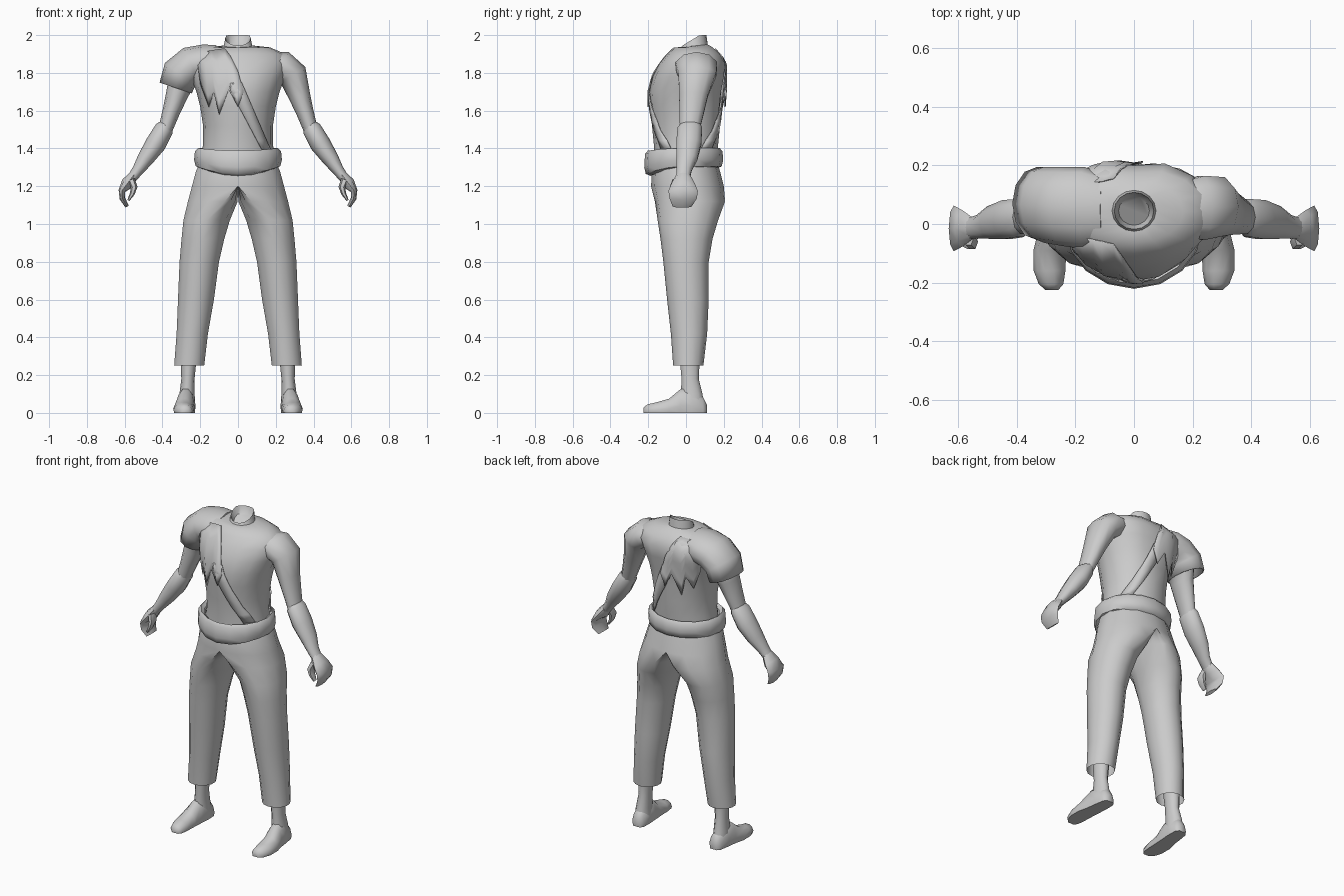
import bpy, bmesh, math
from mathutils import Vector
from mathutils.bvhtree import BVHTree

if "Cube" in bpy.data.objects:
    bpy.data.objects.remove(bpy.data.objects["Cube"])

grey = bpy.data.materials.new("plain_grey")
grey.diffuse_color = (0.6, 0.6, 0.6, 1)
grey.use_nodes = True
grey.node_tree.nodes["Principled BSDF"].inputs["Base Color"].default_value = grey.diffuse_color


def finish(name, bm, mirror=False, thick=0, angle=55):
    """Turn a bmesh into a smooth-shaded object."""
    bmesh.ops.recalc_face_normals(bm, faces=bm.faces)
    me = bpy.data.meshes.new(name)
    bm.to_mesh(me)
    bm.free()
    me.materials.append(grey)
    ob = bpy.data.objects.new(name, me)
    bpy.context.collection.objects.link(ob)
    bpy.ops.object.select_all(action='DESELECT')
    ob.select_set(True)
    bpy.context.view_layer.objects.active = ob
    bpy.ops.object.shade_smooth_by_angle(angle=math.radians(angle))
    if mirror:
        m = ob.modifiers.new("Mirror", 'MIRROR')
        m.merge_threshold = 0.002
    if thick:
        s = ob.modifiers.new("Solidify", 'SOLIDIFY')
        s.thickness = thick
    return ob


def loft(rings, caps=(True, True)):
    """Skin a list of closed rings that have equal point counts."""
    bm = bmesh.new()
    vs = [[bm.verts.new(p) for p in r] for r in rings]
    n = len(rings[0])
    for a, b in zip(vs, vs[1:]):
        for i in range(n):
            j = (i + 1) % n
            bm.faces.new((a[i], a[j], b[j], b[i]))
    if caps[0]:
        bm.faces.new(vs[0])
    if caps[1]:
        bm.faces.new(vs[-1])
    return bm


def tube(path, n=10, caps=(True, True)):
    """Loft along an x-z path of (x, z, half width, y centre, y radius)."""
    rings = []
    for i, (x, z, h, cy, ry) in enumerate(path):
        a, b = path[max(i - 1, 0)], path[min(i + 1, len(path) - 1)]
        d = Vector((b[0] - a[0], 0, b[1] - a[1])).normalized()
        u = Vector((-d.z, 0, d.x))
        rings.append([Vector((x, cy, z)) + u * h * math.cos(t) + Vector((0, ry * math.sin(t), 0))
                      for t in (2 * math.pi * k / n for k in range(n))])
    return loft(rings, caps)


# torso: z, half width, y front, y back, spine groove
N = 16
rings = []
for z, rx, y0, y1, groove in [
        (1.32, .20, -.17, .16, 0), (1.42, .185, -.17, .17, 0), (1.52, .185, -.18, .18, 0),
        (1.62, .20, -.19, .19, .01), (1.70, .22, -.195, .20, .015), (1.78, .25, -.175, .215, .02),
        (1.85, .275, -.14, .22, .02), (1.90, .25, -.10, .19, .015), (1.935, .17, -.065, .15, .01),
        (1.95, .075, -.025, .115, 0)]:
    cy, ry = (y0 + y1) / 2, (y1 - y0) / 2
    ring = []
    for k in range(N):
        t = 2 * math.pi * k / N
        y = cy + ry * math.sin(t) - (groove if k == N // 4 else 0)
        ring.append(Vector((rx * math.cos(t), y, z)))
    rings.append(ring)
for p in rings[-1]:
    p.z = 1.935 + .015 * (p.y + .03) / .14
# slanted neck opening with a recessed floor
for s, dz in ((.9, 0), (.7, -.045)):
    rings.append([Vector((p.x * s, .045 + (p.y - .045) * s,
                          1.945 + dz + .055 * min(1, (p.y + .025) / .1))) for p in rings[9]])
bm = loft(rings)
bmesh.ops.recalc_face_normals(bm, faces=bm.faces)
skin = BVHTree.FromBMesh(bm)
finish("torso", bm)

# arms and forearms
finish("upper_arm", tube([
    (.17, 1.85, .06, .05, .10), (.23, 1.835, .085, .055, .115), (.29, 1.79, .078, .06, .105),
    (.325, 1.68, .058, .04, .08), (.355, 1.59, .046, .03, .068), (.385, 1.50, .038, .02, .055)]), True)
finish("forearm", tube([
    (.375, 1.535, .03, .025, .05), (.39, 1.505, .05, .02, .068), (.435, 1.425, .055, .015, .07),
    (.49, 1.345, .044, .005, .058), (.53, 1.285, .031, -.01, .042), (.56, 1.245, .026, -.015, .038)]), True)

# curled hand and thumb
finish("palm_and_fingers", tube([
    (.55, 1.262, .024, -.015, .036), (.585, 1.215, .034, -.015, .062), (.615, 1.175, .018, -.015, .078),
    (.612, 1.135, .015, -.015, .072), (.587, 1.092, .010, -.02, .05)], 8), True)
finish("thumb", tube([
    (.565, 1.235, .020, -.045, .03), (.55, 1.195, .018, -.06, .03),
    (.56, 1.16, .013, -.065, .024), (.58, 1.125, .006, -.065, .015)], 6), True)

# trousers: z, split x, outer radius, inner radius, y front, y back
rings = []
for z, xm, ro, ri, y0, y1 in [
        (1.33, 0, .205, 0, -.165, .165), (1.28, 0, .228, 0, -.18, .18), (1.20, 0, .25, 0, -.185, .20),
        (1.12, .07, .20, .07, -.165, .207), (1.02, .165, .127, .125, -.15, .17),
        (.92, .185, .117, .115, -.135, .14), (.80, .205, .107, .107, -.12, .12),
        (.60, .225, .095, .10, -.10, .12), (.42, .242, .085, .085, -.08, .112),
        (.25, .255, .085, .078, -.068, .092)]:
    cy, ry = (y0 + y1) / 2, (y1 - y0) / 2
    ring = []
    for k in range(14):
        t = 2 * math.pi * k / 14 + math.pi / 2
        c = math.cos(t) if abs(math.cos(t)) > 1e-6 else 0
        ring.append(Vector((xm + (ro if c > 0 else ri) * c, cy + ry * math.sin(t), z)))
    rings.append(ring)
bm = loft(rings, (False, False))
inner = [f for f in bm.faces if all(abs(v.co.x) < .001 for v in f.verts)]
bmesh.ops.delete(bm, geom=inner, context='FACES')
finish("trousers", bm, True)

# rolled belt, dipping to a point at the front
rings = []
for s, z in ((.84, 1.385), (.93, 1.402), (1, 1.385), (1.02, 1.34), (.98, 1.305), (.86, 1.295)):
    ring = []
    for k in range(16):
        t = 2 * math.pi * k / 16
        dip = .04 * max(0, -math.sin(t)) ** 2
        ring.append(Vector((.228 * s * math.cos(t), -.012 + .205 * s * math.sin(t),
                            z - dip * (1 if z < 1.35 else .35))))
    rings.append(ring)
finish("belt", loft(rings, (False, False)))

# ankles
finish("ankle", loft([
    [Vector((x + rx * math.cos(t), y + ry * math.sin(t), z))
     for t in (2 * math.pi * k / 10 for k in range(10))]
    for z, x, rx, y, ry in ((.42, .255, .05, .02, .06), (.28, .262, .042, .02, .055),
                            (.18, .265, .035, .022, .048), (.10, .27, .04, .03, .06),
                            (.03, .27, .045, .035, .065))]), True)

# feet: y, centre x, half width, top z
rings = []
for y, x, w, top in ((.11, .268, .025, .045), (.09, .268, .042, .085), (.03, .272, .048, .13),
                     (-.03, .278, .05, .125), (-.09, .287, .056, .075), (-.16, .288, .054, .055),
                     (-.205, .283, .042, .045), (-.225, .28, .022, .028)):
    rings.append([Vector((x + a * w, y, b * top)) for a, b in
                  ((-.9, 0), (.9, 0), (1, .3), (.75, .75), (.3, 1), (-.3, 1), (-.75, .75), (-1, .3))])
finish("foot", loft(rings), True)

# torn sleeve over one shoulder
finish("torn_sleeve", tube([
    (-.10, 1.875, .075, .05, .12), (-.17, 1.86, .092, .055, .14), (-.245, 1.84, .102, .06, .135),
    (-.305, 1.795, .10, .065, .13), (-.33, 1.72, .09, .07, .125)], 12, (True, False)), thick=.006)


def drape(name, columns, side, rows=6, flare=0):
    """Lay columns of (x top, z top, x bottom, z bottom) on the torso; side -1 is the front."""
    bm = bmesh.new()
    grid = []
    for x0, z0, x1, z1 in columns:
        col = []
        for r in range(rows):
            f = r / (rows - 1)
            x, z = x0 + (x1 - x0) * f, z0 + (z1 - z0) * f
            hit = skin.ray_cast(Vector((x, side, z)), Vector((0, -side, 0)))[0]
            if hit is None:
                hit = skin.find_nearest(Vector((x, side * .1, z)))[0]
            col.append(bm.verts.new((x, hit.y + side * (.010 + flare * f * f), z)))
        grid.append(col)
    for a, b in zip(grid, grid[1:]):
        for r in range(rows - 1):
            bm.faces.new((a[r], a[r + 1], b[r + 1], b[r]))
    return finish(name, bm, thick=.005)


# torn shirt panels with ragged lower edges, and the diagonal sash they run into
panel = [(-.22, 1.89, -.20, 1.74), (-.18, 1.91, -.155, 1.62), (-.14, 1.92, -.13, 1.70),
         (-.11, 1.925, -.10, 1.58), (-.07, 1.93, -.05, 1.71), (-.04, 1.89, 0, 1.62), (0, 1.81, .03, 1.70)]
sash = [(-.06, 1.74, .13, 1.39), (-.02, 1.75, .15, 1.39), (.02, 1.75, .175, 1.39)]
for label, side, flare in (("front", -1, .005), ("back", 1, .02)):
    drape(label + "_torn_shirt", panel, side, flare=flare)
    drape(label + "_sash", sash, side, rows=8)
